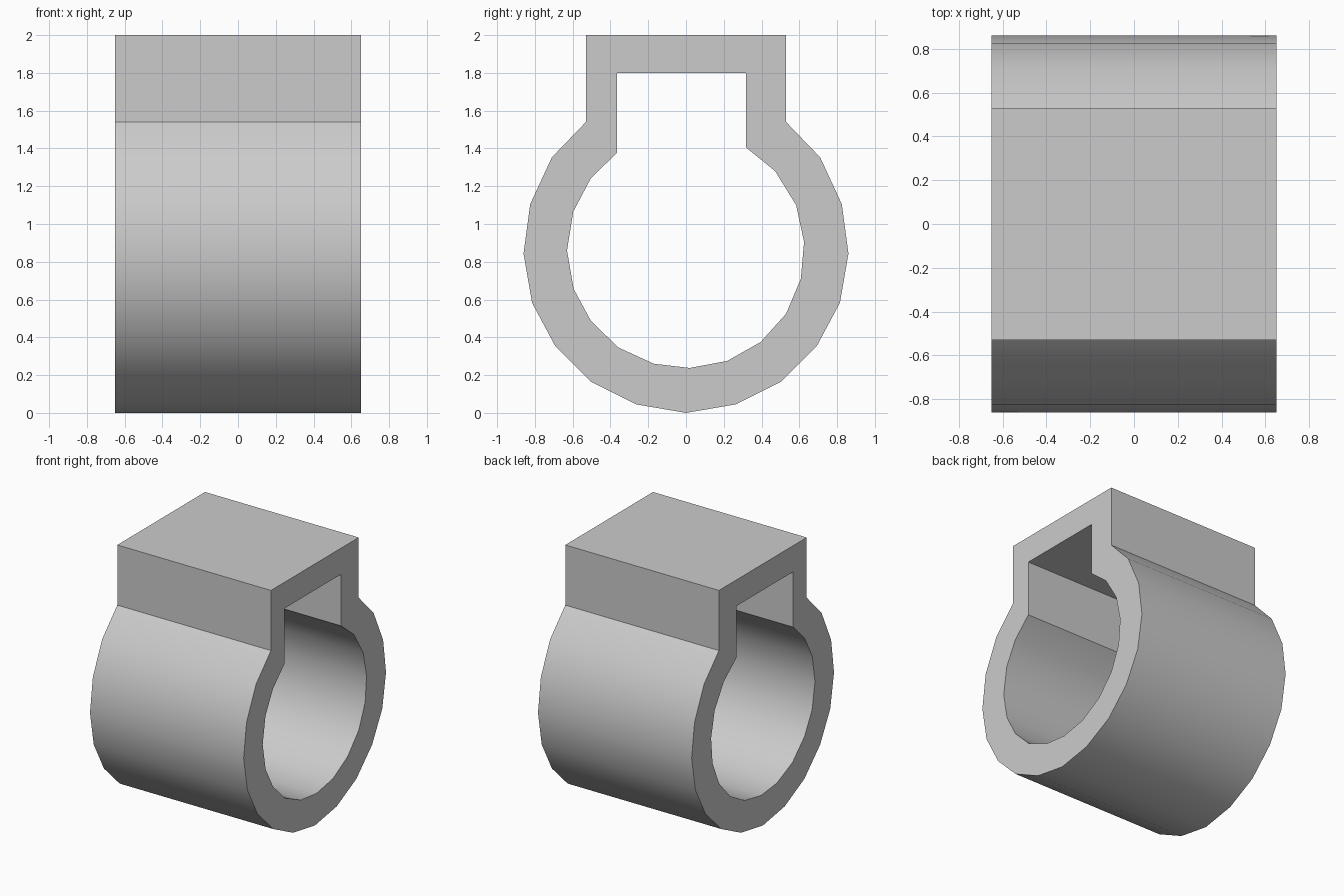
import bpy, bmesh, math

if "Cube" in bpy.data.objects:
    bpy.data.objects.remove(bpy.data.objects["Cube"])

HALF_WIDTH = 0.65

# Outer outline (y, z): half profile mirrored about y = 0
half = [(0.53, 2.0), (0.53, 1.54), (0.71, 1.353), (0.825, 1.105), (0.86, 0.843),
        (0.815, 0.583), (0.692, 0.353), (0.502, 0.165), (0.263, 0.045)]
outer = half + [(0.0, 0.0)] + [(-y, z) for y, z in reversed(half)]

# Inner opening (y, z): round bore joined to a square slot
inner = [(0.318, 1.80), (0.318, 1.405), (0.472, 1.28), (0.583, 1.10), (0.625, 0.905),
         (0.608, 0.71), (0.53, 0.525), (0.395, 0.375), (0.218, 0.275), (0.02, 0.238),
         (-0.17, 0.26), (-0.36, 0.347), (-0.505, 0.49), (-0.595, 0.657), (-0.63, 0.86),
         (-0.597, 1.065), (-0.505, 1.24), (-0.365, 1.378), (-0.365, 1.80)]

bm = bmesh.new()


def add_loop(points):
    verts = [bm.verts.new((-HALF_WIDTH, y, z)) for y, z in points]
    return [bm.edges.new((v, verts[(i + 1) % len(verts)])) for i, v in enumerate(verts)]


# End face with the opening, extruded across the width
edges = add_loop(outer) + add_loop(inner)
bmesh.ops.triangle_fill(bm, edges=edges, use_beauty=True, normal=(-1, 0, 0))
result = bmesh.ops.extrude_face_region(bm, geom=bm.faces[:], use_keep_orig=True)
moved = [g for g in result["geom"] if isinstance(g, bmesh.types.BMVert)]
bmesh.ops.translate(bm, verts=moved, vec=(2 * HALF_WIDTH, 0, 0))
bmesh.ops.recalc_face_normals(bm, faces=bm.faces[:])

mesh = bpy.data.meshes.new("ring_clamp")
bm.to_mesh(mesh)
bm.free()
clamp = bpy.data.objects.new("ring_clamp", mesh)
bpy.context.collection.objects.link(clamp)

# Smooth curved walls, crisp corners
bpy.context.view_layer.objects.active = clamp
clamp.select_set(True)
bpy.ops.object.shade_smooth_by_angle(angle=math.radians(30))
